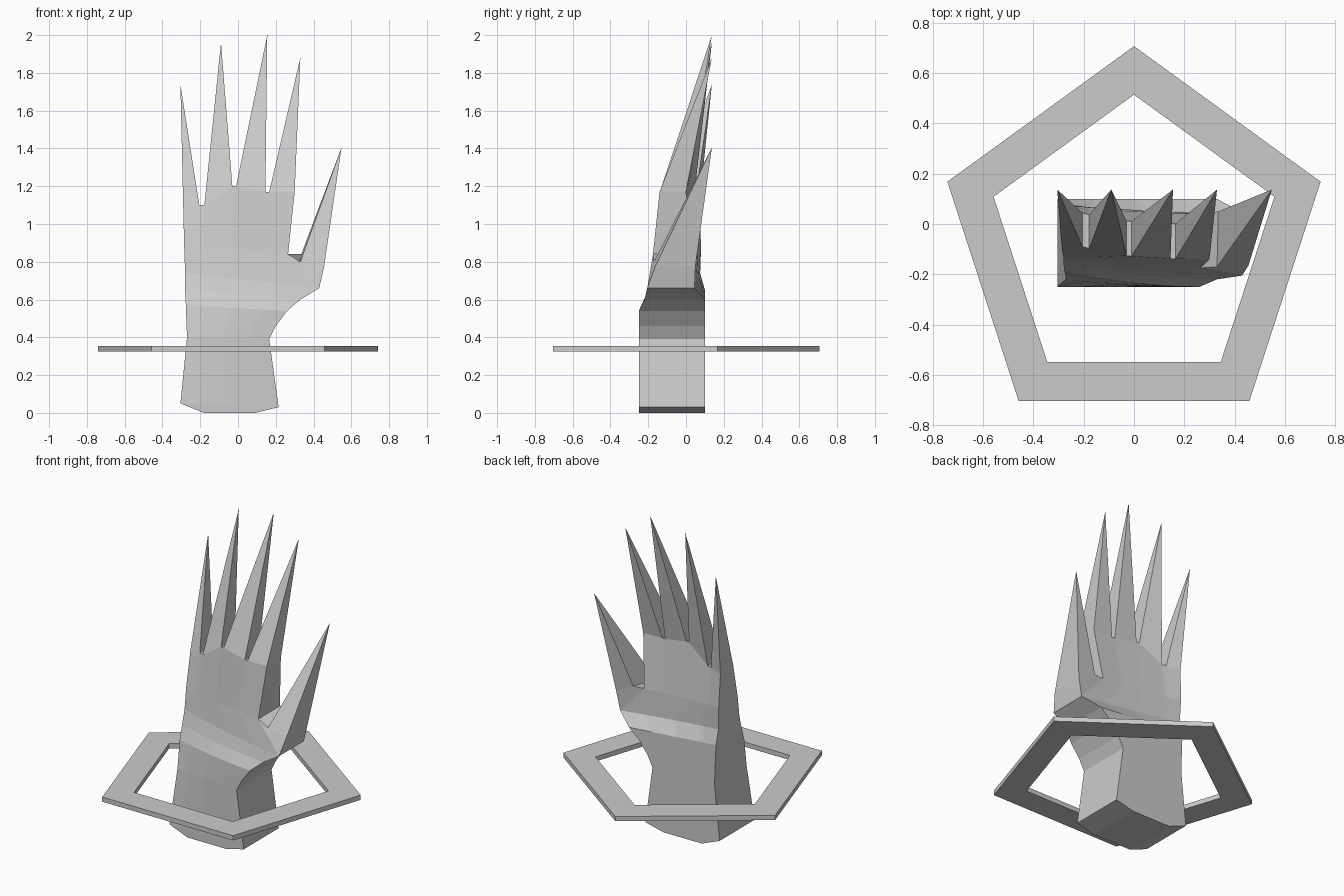
import bpy, bmesh, math

if "Cube" in bpy.data.objects:
    bpy.data.objects.remove(bpy.data.objects["Cube"])

grey = bpy.data.materials.new("stone grey")
grey.diffuse_color = (0.6, 0.6, 0.6, 1)
grey.use_nodes = True
grey.node_tree.nodes["Principled BSDF"].inputs["Base Color"].default_value = grey.diffuse_color


def finish(bm, name):
    bmesh.ops.recalc_face_normals(bm, faces=bm.faces)
    me = bpy.data.meshes.new(name)
    bm.to_mesh(me)
    bm.free()
    me.materials.append(grey)
    ob = bpy.data.objects.new(name, me)
    bpy.context.collection.objects.link(ob)


# hand: rows from wrist to knuckles
# (x left, z left, x right, z right, y front, y back, little-finger-side shift front, back)
ROWS = [
    (-.18, 0, .09, 0, -.25, .10, 0, 0),
    (-.305, .05, .215, .03, -.25, .10, 0, 0),
    (-.27, .40, .165, .39, -.25, .10, .03, 0),
    (-.273, .48, .20, .46, -.25, .10, .045, 0),
    (-.276, .57, .26, .54, -.25, .10, .06, 0),
    (-.28, .65, .33, .60, -.22, .10, .06, 0),
    (-.28, .74, .43, .66, -.205, .045, .07, .03),
    (-.285, .88, .265, .84, -.175, .04, .065, .04),
    (-.29, 1.09, .295, 1.17, -.14, 0.0, .08, .07),
]
# knuckle columns: finger, web, finger, web, ...
KX = [-.29, -.205, -.178, -.03, -.01, .145, .165, .30]
KZ = [1.09, 1.10, 1.10, 1.20, 1.20, 1.17, 1.17, 1.17]
# finger tips by column index
TIPS = {0: (-.305, .137, 1.74), 2: (-.09, .137, 1.96),
        4: (.155, .137, 2.0), 6: (.33, .137, 1.88)}

bm = bmesh.new()
grid = []
for i, (xl, zl, xr, zr, yf, yb, sf, sb) in enumerate(ROWS):
    front, back = [], []
    for k, kx in enumerate(KX):
        t = (kx - KX[0]) / (KX[-1] - KX[0])
        x, z = xl + (xr - xl) * t, zl + (zr - zl) * t
        fall = (1 - t) ** 2
        if i == len(ROWS) - 1:
            x, z = kx, KZ[k]
            fall = (1 - t) ** 3
        front.append(bm.verts.new((x, yf + sf * fall, z)))
        back.append(bm.verts.new((x, yb + sb * fall, z)))
    grid.append((front, back))

n = len(KX)
for i, ((f0, b0), (f1, b1)) in enumerate(zip(grid, grid[1:])):
    for k in range(n - 1):
        bm.faces.new((f0[k], f0[k + 1], f1[k + 1], f1[k]))
        bm.faces.new((b0[k + 1], b0[k], b1[k], b1[k + 1]))
    bm.faces.new((b0[0], f0[0], f1[0], b1[0]))
    if i != 6:  # the thumb grows out of this opening
        bm.faces.new((f0[-1], b0[-1], b1[-1], f1[-1]))


def spike(ring, tip):
    t = bm.verts.new(tip)
    for a, b in zip(ring, ring[1:] + ring[:1]):
        bm.faces.new((a, b, t))


# base cap, webs and fingers
f, b = grid[0]
bm.faces.new(b + f[::-1])
f, b = grid[-1]
for k in range(n - 1):
    ring = [f[k], f[k + 1], b[k + 1], b[k]]
    if k in TIPS:
        spike(ring, TIPS[k])
    else:
        bm.faces.new(ring)

# thumb
base = [grid[6][0][-1], grid[6][1][-1], grid[7][1][-1], grid[7][0][-1]]
mid = [bm.verts.new(c) for c in ((.455, -.165, .77), (.455, .05, .78),
                                 (.335, .05, .84), (.33, -.17, .80))]
for k in range(4):
    j = (k + 1) % 4
    bm.faces.new((base[k], base[j], mid[j], mid[k]))
spike(mid, (.548, .137, 1.405))
finish(bm, "hand")

# flat five-sided ring around the wrist
bm = bmesh.new()
loops = []
for r, z in ((.78, .325), (.78, .355), (.587, .355), (.587, .325)):
    loops.append([bm.verts.new((r * math.sin(k * math.tau / 5),
                                -.073 + r * math.cos(k * math.tau / 5), z)) for k in range(5)])
for a, b in zip(loops, loops[1:] + loops[:1]):
    for k in range(5):
        j = (k + 1) % 5
        bm.faces.new((a[k], a[j], b[j], b[k]))
finish(bm, "pentagon_ring")
